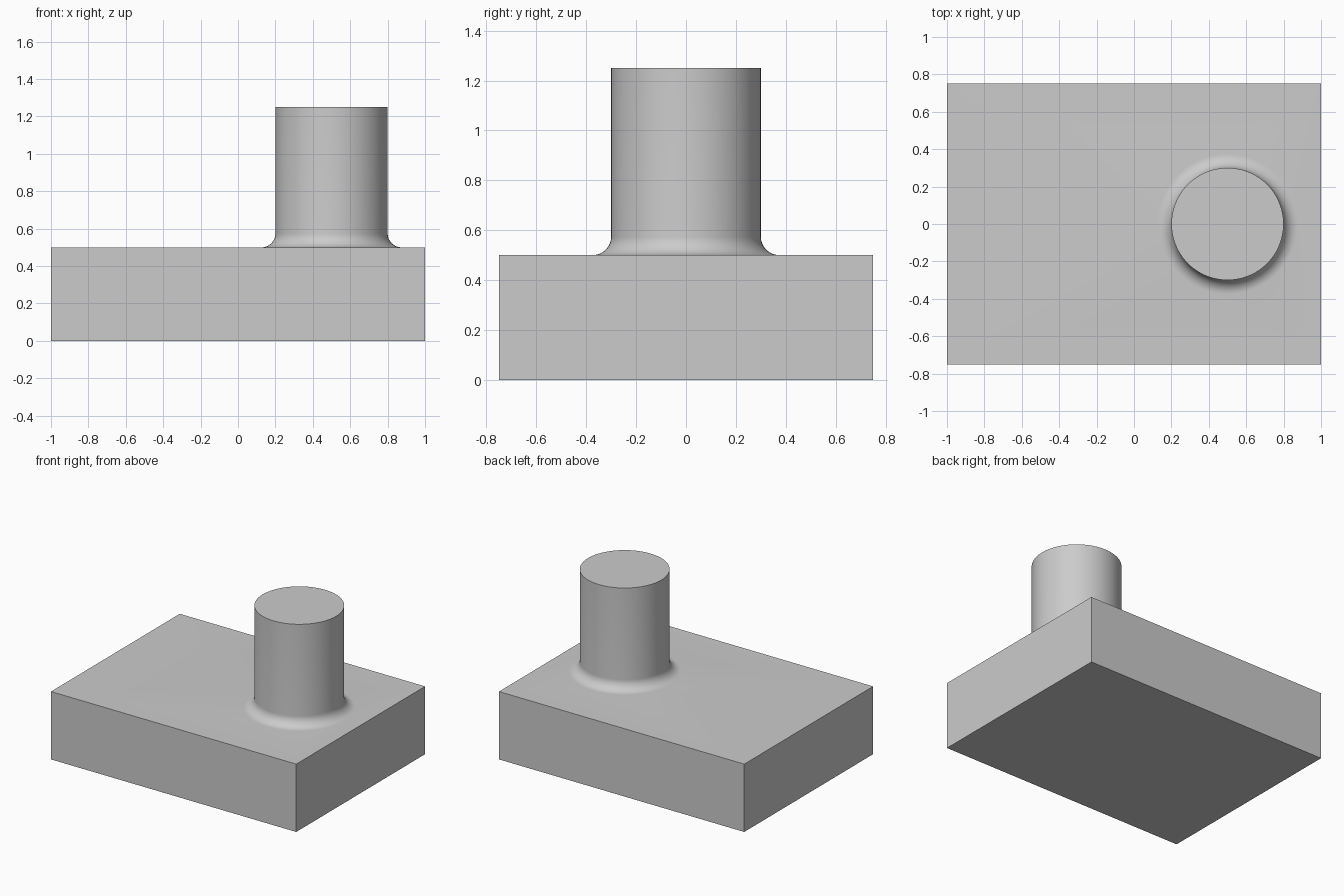
import bpy, bmesh
from math import sin, cos, pi, radians

if "Cube" in bpy.data.objects:
    bpy.data.objects.remove(bpy.data.objects["Cube"])

SEG, STEPS = 96, 12
CX, R, FILLET = 0.5, 0.3, 0.075
TOP, HEIGHT = 0.5, 1.25

bm = bmesh.new()

# Base block: bottom and four sides
corners = [(-1, -0.75), (1, -0.75), (1, 0.75), (-1, 0.75)]
low = [bm.verts.new((x, y, 0)) for x, y in corners]
high = [bm.verts.new((x, y, TOP)) for x, y in corners]
bm.faces.new(low[::-1])
for i in range(4):
    j = (i + 1) % 4
    bm.faces.new((low[i], low[j], high[j], high[i]))

# Boss profile: quarter-circle fillet, then straight wall
profile = []
for k in range(STEPS + 1):
    a = k / STEPS * pi / 2
    profile.append((R + FILLET * (1 - sin(a)), TOP + FILLET * (1 - cos(a))))
profile.append((R, HEIGHT))

rings = [[bm.verts.new((CX + r * cos(2 * pi * i / SEG), r * sin(2 * pi * i / SEG), z))
          for i in range(SEG)] for r, z in profile]
for a, b in zip(rings, rings[1:]):
    for i in range(SEG):
        j = (i + 1) % SEG
        bm.faces.new((a[i], a[j], b[j], b[i]))
bm.faces.new(rings[-1])

# Block top around the boss
def loop_edges(verts):
    return [bm.edges.get((verts[i - 1], verts[i])) for i in range(len(verts))]

bmesh.ops.triangle_fill(bm, use_beauty=True, normal=(0, 0, 1),
                        edges=loop_edges(high) + loop_edges(rings[0]))
bmesh.ops.recalc_face_normals(bm, faces=bm.faces)

mesh = bpy.data.meshes.new("block_with_boss")
bm.to_mesh(mesh)
bm.free()
obj = bpy.data.objects.new("block_with_boss", mesh)
bpy.context.collection.objects.link(obj)
bpy.context.view_layer.objects.active = obj
obj.select_set(True)
bpy.ops.object.shade_smooth_by_angle(angle=radians(30))
